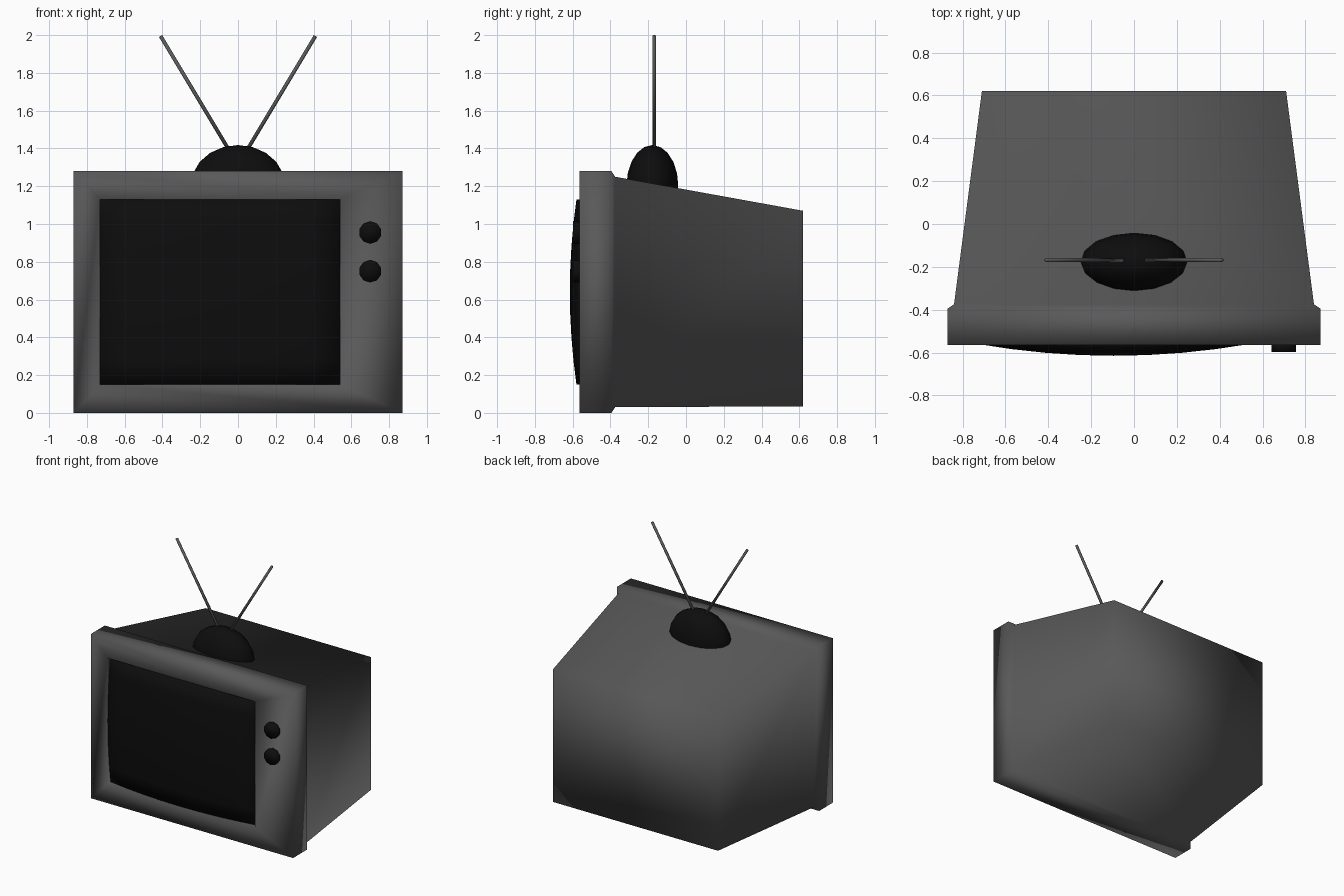
import bpy, bmesh
from mathutils import Vector, Matrix

cube = bpy.data.objects.get("Cube")
if cube:
    bpy.data.objects.remove(cube)


def material(name, rgb):
    m = bpy.data.materials.new(name)
    m.use_nodes = True
    m.diffuse_color = (*rgb, 1)
    m.node_tree.nodes["Principled BSDF"].inputs["Base Color"].default_value = (*rgb, 1)
    return m


grey = material("cabinet grey", (0.1, 0.1, 0.1))
black = material("glossy black", (0.004, 0.004, 0.004))
metal = material("aerial grey", (0.1, 0.1, 0.1))


def finish(bm, name, mat):
    bmesh.ops.recalc_face_normals(bm, faces=bm.faces)
    for f in bm.faces:
        f.smooth = True
    mesh = bpy.data.meshes.new(name)
    bm.to_mesh(mesh)
    bm.free()
    mesh.materials.append(mat)
    obj = bpy.data.objects.new(name, mesh)
    bpy.context.collection.objects.link(obj)
    return obj


def rod(name, start, end, radius, sides, mat):
    start, end = Vector(start), Vector(end)
    axis = end - start
    turn = axis.to_track_quat('Z', 'Y').to_matrix().to_4x4()
    bm = bmesh.new()
    bmesh.ops.create_cone(bm, cap_ends=True, segments=sides, radius1=radius,
                          radius2=radius, depth=axis.length,
                          matrix=Matrix.Translation((start + end) / 2) @ turn)
    return finish(bm, name, mat)


# Cabinet: rectangular sections (left, right, bottom, top, y) from the
# screen recess, around the front frame, to the tapered back
sections = [
    (-0.73, 0.54, 0.15, 1.13, -0.50),
    (-0.73, 0.54, 0.15, 1.13, -0.565),
    (-0.87, 0.87, 0.0, 1.28, -0.565),
    (-0.87, 0.87, 0.0, 1.28, -0.395),
    (-0.84, 0.84, 0.03, 1.25, -0.375),
    (-0.71, 0.71, 0.035, 1.07, 0.62),
]
bm = bmesh.new()
rings = [[bm.verts.new((x, y, z)) for x, z in ((l, b), (r, b), (r, t), (l, t))]
         for l, r, b, t, y in sections]
for a, b in zip(rings, rings[1:]):
    for i in range(4):
        j = (i + 1) % 4
        bm.faces.new((a[i], a[j], b[j], b[i]))
bm.faces.new(rings[-1])
finish(bm, "cabinet", grey)

# Bulging screen with a skirt that sinks into the recess
bm = bmesh.new()
bmesh.ops.create_grid(bm, x_segments=8, y_segments=8, size=1)
for v in bm.verts:
    u, w = v.co.x, v.co.y
    v.co = (-0.095 + 0.635 * u, -0.615 + 0.055 * u * u + 0.035 * w * w, 0.64 + 0.49 * w)
rim = [e for e in bm.edges if e.is_boundary]
skirt = bmesh.ops.extrude_edge_only(bm, edges=rim)["geom"]
for v in skirt:
    if isinstance(v, bmesh.types.BMVert):
        v.co.y = -0.5
finish(bm, "screen", black)

# Control knobs
for name, z in (("upper_knob", 0.955), ("lower_knob", 0.75)):
    rod(name, (0.7, -0.55, z), (0.7, -0.597, z), 0.06, 10, black)

# Aerial base
bm = bmesh.new()
bmesh.ops.create_uvsphere(bm, u_segments=16, v_segments=10, radius=1)
bmesh.ops.scale(bm, vec=(0.25, 0.137, 0.215), verts=bm.verts)
bmesh.ops.translate(bm, vec=(0, -0.178, 1.203), verts=bm.verts)
finish(bm, "aerial_base", black)

# Pair of aerial rods
for name, s in (("left_aerial", 1), ("right_aerial", -1)):
    rod(name, (0.035 * s, -0.168, 1.37), (0.41 * s, -0.168, 1.995), 0.01, 8, metal)
